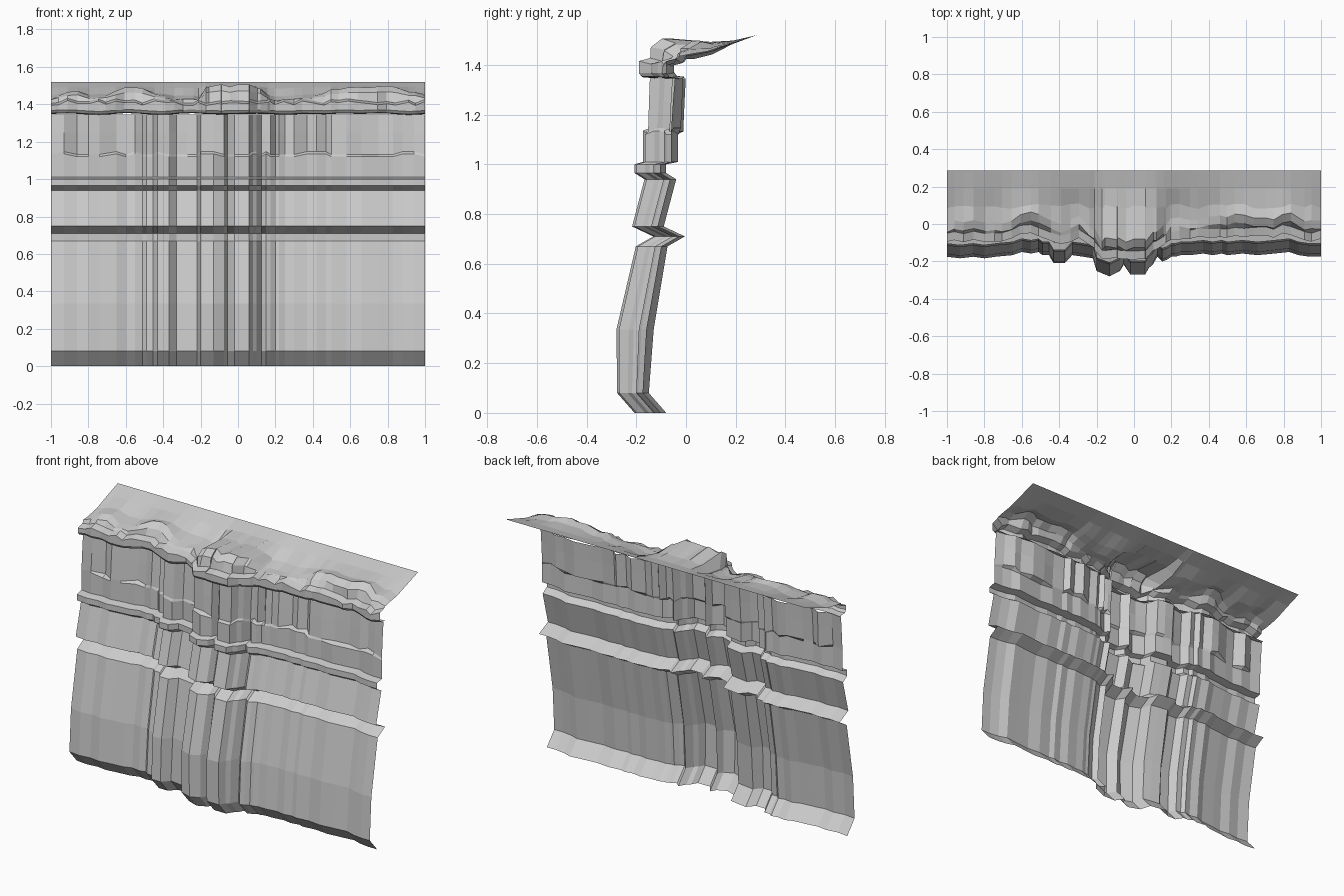
import bpy, random
from mathutils import noise, Vector

if "Cube" in bpy.data.objects:
    bpy.data.objects.remove(bpy.data.objects["Cube"])

random.seed(4)

# plan outline of the cliff: x and offset from the mean face (hundredths)
PLAN = [(-1, 0), (-.93, -1), (-.86, 0), (-.8, -1), (-.74, 0), (-.65, 1), (-.6, 3), (-.55, 2),
        (-.51, 3), (-.49, 1), (-.455, 1), (-.43, -4), (-.37, -4), (-.33, 1), (-.27, 0),
        (-.22, -1), (-.2, -9), (-.13, -12), (-.075, -9), (-.055, -5), (-.02, -11), (.06, -11),
        (.08, -7), (.1, -5), (.125, 0), (.15, -3), (.175, -2), (.2, 0), (.22, 0), (.25, 1),
        (.3, 1), (.37, 2), (.42, 1), (.47, 2), (.5, 1), (.58, 2), (.66, 1), (.75, 2),
        (.83, 3), (.88, 1), (.94, 0), (1, 0)]
# mean profile of the face: y, z, strength of the plan offset
PROFILE = [(-.105, 0, .85), (-.175, .08, .85), (-.16, .335, 1), (-.1, .67, .85), (-.03, .71, .85),
           (-.115, .75, .85), (-.065, .94, .85), (-.105, .965, .85), (-.105, 1.0, .85),
           (-.06, 1.01, .95)]
# heights of the boulders in the turf edge
HUMPS = [(-1, .02), (-.9, .06), (-.8, .03), (-.73, .02), (-.66, .06), (-.5, .075), (-.43, .03),
         (-.3, .01), (-.21, .01), (-.17, .07), (-.09, .085), (.06, .085), (.12, .06), (.17, .01),
         (.38, .02), (.47, .05), (.6, .08), (.72, .07), (.82, .085), (.95, .04), (1, .02)]


def lerp(table, x):
    for (xa, a), (xb, b) in zip(table, table[1:]):
        if x <= xb:
            return a + (b - a) * (x - xa) / (xb - xa)
    return table[-1][1]


def loft(name, columns):
    """Skin a sheet over columns of points, ordered left to right, bottom to top."""
    n = len(columns[0])
    verts = [p for c in columns for p in c]
    faces = [(i * n + j, (i + 1) * n + j, (i + 1) * n + j + 1, i * n + j + 1)
             for i in range(len(columns) - 1) for j in range(n - 1)]
    mesh = bpy.data.meshes.new(name)
    mesh.from_pydata(verts, [], faces)
    ob = bpy.data.objects.new(name, mesh)
    bpy.context.collection.objects.link(ob)
    return ob


def smooth_plan(x):
    return sum(lerp(PLAN, max(-1, min(1, x + d))) for d in (-.05, -.025, 0, .025, .05)) / 500


# banded lower face
loft("lower_cliff_face",
     [[(x, y + f / 100 * k, z) for y, z, k in PROFILE] for x, f in PLAN])

# upper face with set-back panels above a small ledge
upper = []
for x, f in PLAN:
    y = -.06 + f / 100 * .95
    back = random.choice((0, 0, .012, .03))
    top = min(.02, -.045 + f / 100 + back * .8)
    ledge = 1.12 + random.choice((0, 0, .015))
    upper.append([(x, y, 1.01), (x, y, ledge), (x, y + back, ledge + .012),
                  (x, (y + back + top) / 2, 1.25), (x, top, 1.345)])
loft("upper_cliff_face", upper)

# overhanging rock rim and the turf bank rising behind it
xs = sorted({-1, 1, *[round(-1 + i / 20 + random.uniform(-.012, .012), 3) for i in range(1, 40)],
             *[h[0] for h in HUMPS if abs(h[0]) < .25]})
rim, bank = [], []
for x in xs:
    f = smooth_plan(x)
    jit = random.uniform(-.012, .012)
    front = max(-.21, -.085 + f * 1.1 + jit)
    low = 1.352 + .01 * noise.noise(Vector((x * 6, 3, 0)))
    high = 1.405 + random.uniform(-.012, .015)
    h = max(0, lerp(HUMPS, x) + random.uniform(-.012, .004))
    rim.append([(x, -.03 + f, low - .004), (x, front + .012, low), (x, front, low + .015),
                (x, front, high), (x, front + .045, high + .012)])
    bulge = random.uniform(-.015, .015)
    bank.append([(x, front + .045, high + .012),
                 (x, front + .06 + bulge, 1.42 + .6 * h),
                 (x, front + .105 + bulge, 1.42 + h),
                 (x, .095 + bulge, 1.44 + .6 * h),
                 (x, .19, 1.485 + .15 * h),
                 (x, .285, 1.52)])
loft("rock_rim", rim)
loft("turf_bank", bank)
